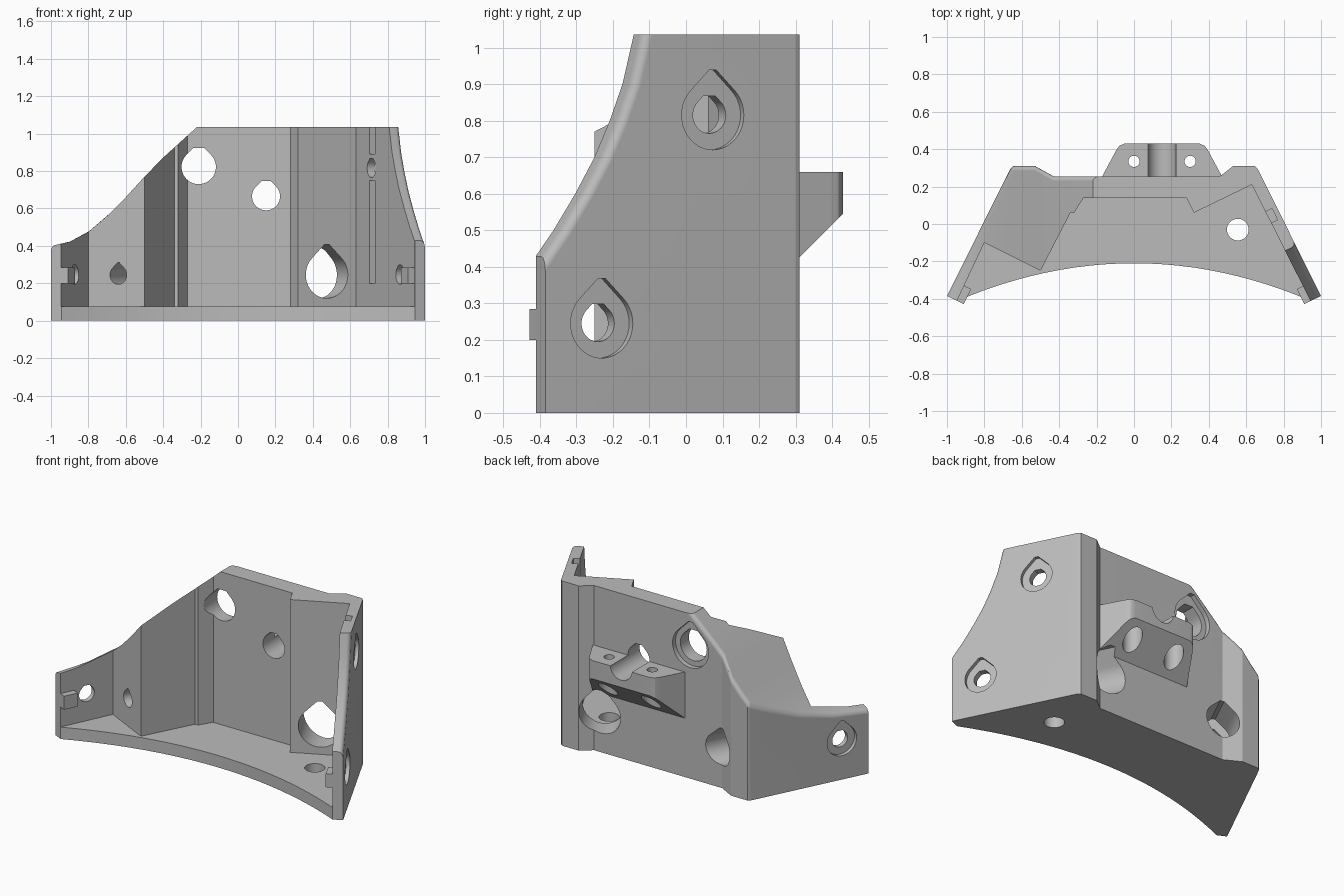
import bpy, bmesh, math
from mathutils import Vector as V

cube = bpy.data.objects.get("Cube")
if cube:
    bpy.data.objects.remove(cube)

grey = bpy.data.materials.new("plain grey")
grey.use_nodes = True
grey.diffuse_color = (0.5, 0.5, 0.5, 1)
grey.node_tree.nodes["Principled BSDF"].inputs["Base Color"].default_value = (0.5, 0.5, 0.5, 1)

FLOOR, TOP = 0.075, 1.035


def prism(name, pts, vec):
    """Closed solid: a flat outline swept along a vector."""
    bm = bmesh.new()
    face = bm.faces.new([bm.verts.new(p) for p in pts])
    new = bmesh.ops.extrude_face_region(bm, geom=[face])["geom"]
    bmesh.ops.translate(bm, vec=vec, verts=[g for g in new if isinstance(g, bmesh.types.BMVert)])
    bmesh.ops.recalc_face_normals(bm, faces=bm.faces)
    me = bpy.data.meshes.new(name)
    bm.to_mesh(me)
    bm.free()
    me.materials.append(grey)
    ob = bpy.data.objects.new(name, me)
    bpy.context.collection.objects.link(ob)
    return ob


def combine(ob, other, op="DIFFERENCE"):
    """Apply a boolean and drop the helper solid."""
    mod = ob.modifiers.new("cut", "BOOLEAN")
    mod.object, mod.operation, mod.solver = other, op, "EXACT"
    dg = bpy.context.evaluated_depsgraph_get()
    me = bpy.data.meshes.new_from_object(ob.evaluated_get(dg))
    ob.modifiers.clear()
    ob.data = me
    bpy.data.objects.remove(other)


def flat(pts, z):
    return [V((x, y, z)) for x, y in pts]


def drill(ob, start, direction, r, length, cap=1.1):
    """Horizontal teardrop bore with a clipped tip."""
    d = V((direction[0], direction[1], 0)).normalized()
    u = V((-d.y, d.x, 0))
    ring = [(math.cos(a) * r, math.sin(a) * r)
            for a in (math.radians(135 + 270 * i / 30) for i in range(31))]
    tip = (math.sqrt(2) - cap) * r
    ring += [(tip, cap * r), (-tip, cap * r)]
    pts = [V(start) + u * a + V((0, 0, b)) for a, b in ring]
    combine(ob, prism("bore", pts, d * length))


def drill_up(ob, x, y, z0, z1, r):
    ring = [(x + r * math.cos(i * math.pi / 16), y + r * math.sin(i * math.pi / 16)) for i in range(32)]
    combine(ob, prism("bore", flat(ring, z0), V((0, 0, z1 - z0))))


# Slanted side walls: s runs forward from the back corner, depth runs inward
corner, end = V((0.66, 0.31)), V((1, -0.385))
along = (end - corner).normalized()
inward = V((along.y, -along.x))


def wall(side, s, depth, z):
    p = corner + along * s + inward * depth
    return V((side * p.x, p.y, z))


def wall_s(y):
    return (y - corner.y) / along.y


def wall_box(name, side, s0, s1, d0, d1, z0, z1):
    pts = [wall(side, s, d, z0) for s, d in ((s0, d0), (s1, d0), (s1, d1), (s0, d1))]
    return prism(name, pts, V((0, 0, z1 - z0)))


# Footprint with curved front edge
outer = [(-1, -0.385), (-0.66, 0.297), (-0.645, 0.31), (-0.53, 0.31), (-0.43, 0.255),
         (0.46, 0.255), (0.53, 0.31), (0.645, 0.31), (0.66, 0.297), (1, -0.385)]
arc = [(0.945 * t, -0.21 - 0.201 * t * t) for t in (1 - i / 12 for i in range(25))]
body = prism("bracket_body", flat(outer + arc, 0), V((0, 0, TOP)))

# Open inside above the floor
pocket = [(-0.97, -0.46), (-0.8, -0.1), (-0.5, -0.25), (-0.34, 0.06), (-0.32, 0.06),
          (-0.27, 0.14), (0.28, 0.14), (0.32, 0.06), (0.63, 0.21), (0.968, -0.46),
          (0.968, -0.8), (-0.97, -0.8)]
combine(body, prism("pocket", flat(pocket, FLOOR), V((0, 0, 2))))

# Sweeping slope on one side, concave edge on the other
slope = [(-0.2, 1.053), (-0.3, 0.963), (-0.4, 0.872), (-0.5, 0.77), (-0.6, 0.66), (-0.7, 0.56),
         (-0.8, 0.475), (-0.9, 0.422), (-1.02, 0.395), (-1.3, 0.395), (-1.3, 1.4), (-0.2, 1.4)]
combine(body, prism("slope", [V((x, -1, z)) for x, z in slope], V((0, 2, 0))))
edge = [(-0.11, 1.053), (-0.145, 0.9), (-0.18, 0.8), (-0.222, 0.7), (-0.275, 0.6),
        (-0.335, 0.5), (-0.39, 0.42), (-0.7, 0.4), (-0.7, 1.4), (-0.11, 1.4)]
combine(body, prism("edge_curve", [wall(1, wall_s(y), -0.1, z) for y, z in edge],
                    V((inward.x, inward.y, 0)) * 0.22))


# Round the outside rim along both swept cuts
def on_outline(p):
    for a, b in zip(outer, outer[1:]):
        a, b = V(a), V(b)
        t = max(0, min(1, (p - a).dot(b - a) / (b - a).length_squared))
        if (a + (b - a) * t - p).length < 0.002:
            return True
    return False


bm = bmesh.new()
bm.from_mesh(body.data)
rim = []
for e in bm.edges:
    a, b = (v.co for v in e.verts)
    mid = (a + b) / 2
    if 0.39 < mid.z < TOP - 0.003 and (a.xy - b.xy).length > 0.004 and on_outline(mid.xy):
        if e.calc_face_angle(0) > 0.5:
            rim.append(e)
bmesh.ops.bevel(bm, geom=rim, offset=0.025, segments=4, profile=0.5, affect="EDGES", clamp_overlap=True)
bm.to_mesh(body.data)
bm.free()

# Rear mounting block with sloped underside
block = [(-0.16, 0.2), (-0.17, 0.255), (-0.095, 0.395), (-0.078, 0.418), (-0.05, 0.43),
         (0.35, 0.43), (0.378, 0.418), (0.395, 0.395), (0.47, 0.255), (0.46, 0.2)]
mount = prism("mount_block", flat(block, 0.3), V((0, 0, 0.36)))
wedge = [(0.1, 0.215), (0.5, 0.615), (0.5, 0.1), (0.1, 0.1)]
combine(mount, prism("wedge", [V((-1, y, z)) for y, z in wedge], V((2, 0, 0))))
combine(body, mount, "UNION")
for x in (0, 0.3):
    drill_up(body, x, 0.335, 0.4, 0.8, 0.03)
    drill_up(body, x, 0.345, 0.3, 0.58, 0.055)

# Bores through the back wall
drill(body, (0.15, 0, 0.665), (0, 1), 0.075, 0.6)
drill(body, (-0.21, 0, 0.822), (0, 1), 0.092, 0.5)
drill(body, (-0.21, 0.225, 0.822), (0, 1), 0.125, 0.2, 1.3)

# Slanted bores in the corner faces
drill(body, (0.519, 0.045, 0.245), (-along.x, -along.y), 0.125, 0.45, 1.3)
drill(body, (-0.684, -0.27, 0.245), (along.x, -along.y), 0.05, 0.8, 1.3)
drill(body, (-0.517, 0.07, 0.245), (along.x, -along.y), 0.1, 0.4, 1.3)

# Floor hole
drill_up(body, 0.555, -0.03, -0.1, 0.2, 0.058)

# Side wall bores with outer recesses, and small end lugs
for side, y, z in ((1, 0.075, 0.815), (1, -0.23, 0.245), (-1, -0.23, 0.245)):
    s, d = wall_s(y), (side * inward.x, inward.y)
    drill(body, wall(side, s, -0.1, z), d, 0.05, 0.22, 1.05)
    drill(body, wall(side, s, -0.1, z), d, 0.095, 0.125, 1.3)
length = (end - corner).length
for side in (1, -1):
    combine(body, wall_box("lug", side, length - 0.09, length - 0.001, 0.04, 0.1, 0.2, 0.285), "UNION")

# Cable groove on the inner wall face
for z0, z1 in ((0.2, 0.75), (0.89, 1.2)):
    combine(body, wall_box("groove", 1, 0.238, 0.305, 0.03, 0.1, z0, z1))

# Shading
bpy.ops.object.select_all(action="DESELECT")
body.select_set(True)
bpy.context.view_layer.objects.active = body
bpy.ops.object.shade_smooth_by_angle(angle=math.radians(28))
body.modifiers.new("even_shading", "WEIGHTED_NORMAL").keep_sharp = True
